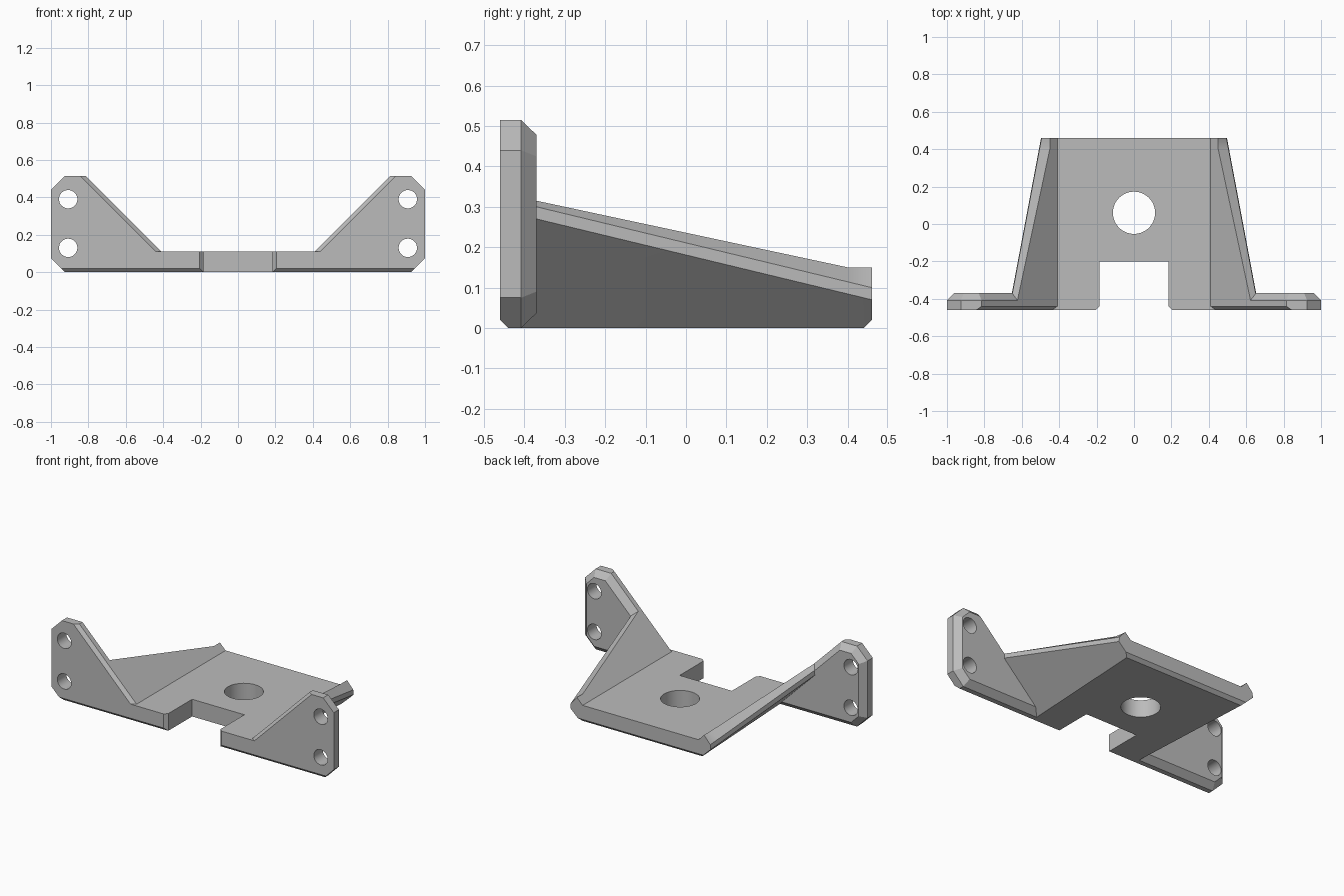
import bpy
import bmesh
from mathutils import Vector

cube = bpy.data.objects.get("Cube")
if cube:
    bpy.data.objects.remove(cube, do_unlink=True)

grey = bpy.data.materials.new("plain grey")
grey.use_nodes = True
grey.diffuse_color = (0.5, 0.5, 0.5, 1)
grey.node_tree.nodes["Principled BSDF"].inputs["Base Color"].default_value = (0.5, 0.5, 0.5, 1)


def loft(name, sections):
    """Solid skinned through a list of matching closed sections."""
    bm = bmesh.new()
    rings = [[bm.verts.new(p) for p in s] for s in sections]
    n = len(rings[0])
    for a, b in zip(rings, rings[1:]):
        for i in range(n):
            j = (i + 1) % n
            bm.faces.new((a[i], a[j], b[j], b[i]))
    bm.faces.new(rings[0][::-1])
    bm.faces.new(rings[-1])
    bmesh.ops.recalc_face_normals(bm, faces=bm.faces)
    mesh = bpy.data.meshes.new(name)
    bm.to_mesh(mesh)
    bm.free()
    mesh.materials.append(grey)
    obj = bpy.data.objects.new(name, mesh)
    bpy.context.collection.objects.link(obj)
    return obj


def mirrored(half):
    """Closed outline from a right half listed bottom to top."""
    return half + [(-x, z) for x, z in reversed(half)]


def at_y(outline, y):
    return [(x, y, z) for x, z in outline]


def inset(points, amounts):
    """Shift each edge of an open counter-clockwise path inwards."""
    lines = []
    for a, b, d in zip(points, points[1:], amounts):
        a, b = Vector(a), Vector(b)
        t = (b - a).normalized()
        lines.append((a + Vector((-t.y, t.x)) * d, t))
    result = [tuple(lines[0][0])]
    for (p, t), (q, u) in zip(lines, lines[1:]):
        s = (q - p).cross(u) / t.cross(u)
        result.append(tuple(p + t * s))
    return result + [(points[-1][0], points[-1][1])]


def boolean(target, tool, operation):
    mod = target.modifiers.new(operation.lower(), "BOOLEAN")
    mod.object = tool
    mod.operation = operation
    mod.solver = "EXACT"
    bpy.context.view_layer.objects.active = target
    bpy.ops.object.modifier_apply(modifier=mod.name)
    bpy.data.objects.remove(tool, do_unlink=True)


def drill(target, location, radius, depth, along_y=False):
    bpy.ops.mesh.primitive_cylinder_add(
        vertices=48, radius=radius, depth=depth, location=location,
        rotation=(1.570796, 0, 0) if along_y else (0, 0, 0))
    tool = bpy.context.object
    tool.data.materials.append(grey)
    boolean(target, tool, "DIFFERENCE")


# Front flange with two raised mounting ears
ear = [(0.3, 0), (0.925, 0), (1, 0.075), (1, 0.44), (0.925, 0.515),
       (0.815, 0.515), (0.41, 0.11), (0.3, 0.11)]
front_chamfer = [0.02, 0, 0, 0, 0, 0.02, 0]
back_chamfer = [0.037] * 6 + [0]
bracket = loft("mounting_bracket", [
    at_y(mirrored(inset(ear, front_chamfer)), -0.46),
    at_y(mirrored(ear), -0.44),
    at_y(mirrored(ear), -0.408),
    at_y(mirrored(inset(ear, back_chamfer)), -0.37)])


# Tray with tapering sloped side wings
def tray_section(y, lift=0.0):
    t = (y + 0.37) / 0.83
    ridge = max(0.15, 0.315 - 0.214 * (y + 0.37))
    outer = 0.653 - 0.156 * t
    half = [(0.382 + 0.043 * t + lift, lift), (outer, 0.27 - 0.2 * t),
            (outer - 0.003, 0.30 - 0.2 * t), (ridge + 0.3, ridge), (0.41, 0.11)]
    return at_y(mirrored(half), y)


tray = loft("tray", [tray_section(-0.42), tray_section(0.4),
                     tray_section(0.44), tray_section(0.46, 0.02)])
boolean(bracket, tray, "UNION")

# Front notch with eased corners
notch_half = [(0.215, -0.47), (0.185, -0.44), (0.185, -0.2)]
notch = notch_half + [(-x, y) for x, y in reversed(notch_half)]
notch_tool = loft("notch_cutter", [[(x, y, z) for x, y in notch] for z in (-0.1, 0.3)])
boolean(bracket, notch_tool, "DIFFERENCE")

# Centre hole and ear screw holes
drill(bracket, (0, 0.06, 0.05), 0.113, 0.4)
for side in (-1, 1):
    for z in (0.13, 0.39):
        drill(bracket, (side * 0.908, -0.41, z), 0.049, 0.3, along_y=True)

bpy.ops.object.select_all(action="DESELECT")
bracket.select_set(True)
bpy.context.view_layer.objects.active = bracket
bpy.ops.object.shade_smooth_by_angle(angle=0.4)
